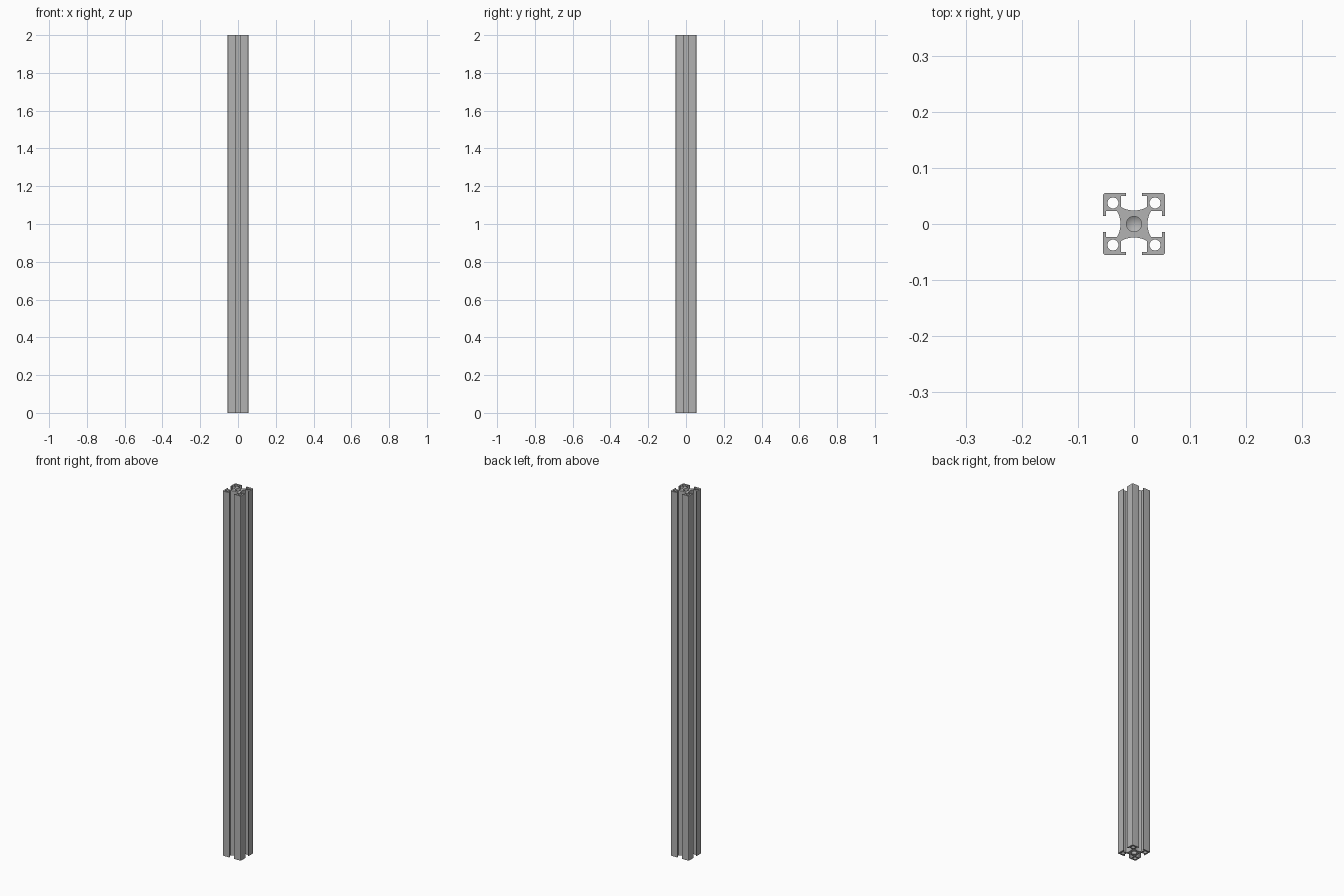
import bpy, bmesh, math
from mathutils import Matrix, Vector

cube = bpy.data.objects.get("Cube")
if cube:
    bpy.data.objects.remove(cube, do_unlink=True)

LENGTH = 2.0
HALF = 0.055        # half width of the bar
SLOT = 0.0145       # half width of the slot mouth
WALL = 0.023        # half width of the channel behind the lips
LIP = 0.0495        # inner face of the lips
ROUND = 0.004       # outer corner radius
BORE = 0.0135
BORE_DEPTH = 0.06

metal = bpy.data.materials.new("aluminium grey")
grey = (0.45, 0.45, 0.45, 1)
metal.diffuse_color = grey
metal.use_nodes = True
metal.node_tree.nodes["Principled BSDF"].inputs["Base Color"].default_value = grey


def circle(cx, cy, r, n=32):
    return [Vector((cx + r * math.cos(math.tau * i / n),
                    cy + r * math.sin(math.tau * i / n))) for i in range(n)]


def outline():
    """One channel and one rounded corner, repeated four times."""
    steps = 12
    side = []
    # curved channel floor
    for i in range(steps + 1):
        t = 2 * i / steps - 1
        side.append(Vector((t * WALL, 0.024 + 0.006 * t * t)))
    # channel wall and lip
    side += [Vector(p) for p in ((WALL, LIP), (SLOT, LIP), (SLOT, HALF))]
    # rounded outer corner
    c = HALF - ROUND
    for i in range(7):
        a = math.pi / 2 * (1 - i / 6)
        side.append(Vector((c + ROUND * math.cos(a), c + ROUND * math.sin(a))))
    # lip and wall of the next channel
    side += [Vector(p) for p in ((HALF, SLOT), (LIP, SLOT), (LIP, WALL))]
    return [Matrix.Rotation(-k * math.pi / 2, 2) @ p for k in range(4) for p in side]


bm = bmesh.new()


def ring(points, z):
    return [bm.verts.new((p.x, p.y, z)) for p in points]


def bridge(a, b):
    for i in range(len(a)):
        j = (i + 1) % len(a)
        bm.faces.new((a[i], a[j], b[j], b[i]))


# extruded walls: outline and four corner tubes
through = [outline()] + [circle(sx * 0.0375, sy * 0.0375, 0.0098)
                         for sx in (-1, 1) for sy in (-1, 1)]
ends = {0: [], LENGTH: []}
for loop in through:
    low, high = ring(loop, 0), ring(loop, LENGTH)
    bridge(low, high)
    ends[0].append(low)
    ends[LENGTH].append(high)

# drilled centre holes with conical bottoms, then the end caps
for z, inward in ((0, 1), (LENGTH, -1)):
    mouth = ring(circle(0, 0, BORE), z)
    deep = ring(circle(0, 0, BORE), z + inward * BORE_DEPTH)
    bridge(mouth, deep)
    tip = bm.verts.new((0, 0, z + inward * (BORE_DEPTH + 0.009)))
    for i, v in enumerate(deep):
        bm.faces.new((v, deep[(i + 1) % len(deep)], tip))
    edges = [bm.edges.get((r[i], r[(i + 1) % len(r)]))
             for r in ends[z] + [mouth] for i in range(len(r))]
    bmesh.ops.triangle_fill(bm, edges=edges, use_beauty=True, normal=(0, 0, -inward))

bmesh.ops.recalc_face_normals(bm, faces=bm.faces[:])
mesh = bpy.data.meshes.new("slotted_bar")
bm.to_mesh(mesh)
bm.free()
mesh.materials.append(metal)

bar = bpy.data.objects.new("slotted_bar", mesh)
bpy.context.collection.objects.link(bar)
bpy.ops.object.select_all(action="DESELECT")
bar.select_set(True)
bpy.context.view_layer.objects.active = bar
bpy.ops.object.shade_smooth_by_angle(angle=math.radians(30))
